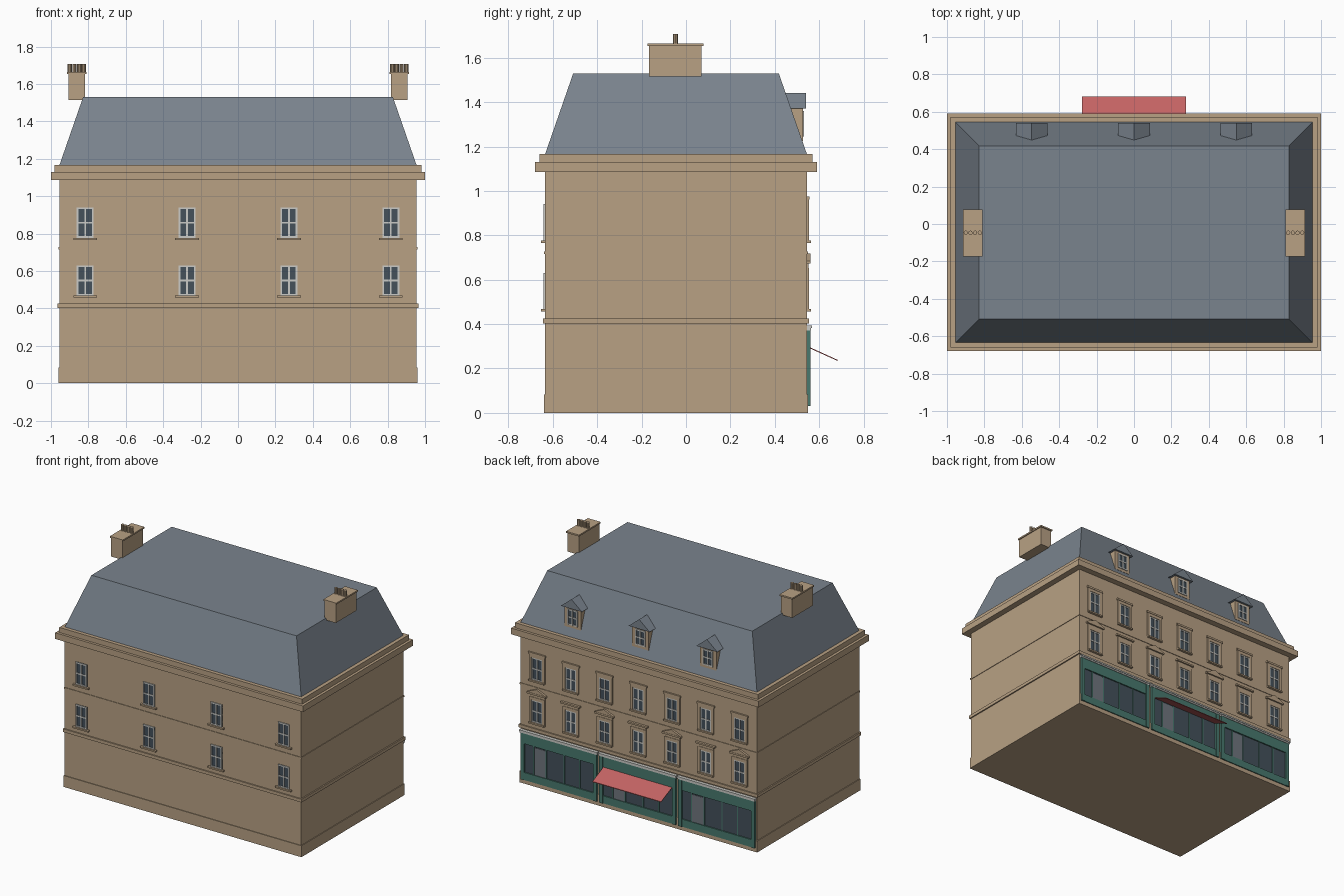
import bpy, bmesh, math

if "Cube" in bpy.data.objects:
    bpy.data.objects.remove(bpy.data.objects["Cube"])

def material(name, r, g, b):
    m = bpy.data.materials.new(name)
    m.diffuse_color = (r, g, b, 1)
    m.use_nodes = True
    m.node_tree.nodes["Principled BSDF"].inputs["Base Color"].default_value = m.diffuse_color
    return m

STONE = material("tan stone", 0.48, 0.355, 0.23)
SLATE = material("slate roof", 0.195, 0.23, 0.27)
GLASS = material("dark glass", 0.058, 0.082, 0.105)
FRAME = material("pale paint", 0.6, 0.6, 0.57)
GREEN = material("green shop paint", 0.065, 0.19, 0.155)
DOOR = material("grey door", 0.16, 0.18, 0.21)
RED = material("red canvas", 0.55, 0.125, 0.125)

FRONT, BACK = -0.635, 0.545      # wall planes
MID = (FRONT + BACK) / 2

def finish(name, bm, mat):
    bmesh.ops.recalc_face_normals(bm, faces=bm.faces)
    me = bpy.data.meshes.new(name)
    bm.to_mesh(me)
    bm.free()
    me.materials.append(mat)
    ob = bpy.data.objects.new(name, me)
    bpy.context.collection.objects.link(ob)
    return ob

def add_prism(bm, a, b):
    """Join two matching outlines into a closed solid."""
    va, vb = [bm.verts.new(p) for p in a], [bm.verts.new(p) for p in b]
    bm.faces.new(va)
    bm.faces.new(vb[::-1])
    for i in range(len(va)):
        j = (i + 1) % len(va)
        bm.faces.new((va[i], vb[i], vb[j], va[j]))

def rect(x0, x1, y0, y1, z):
    return [(x0, y0, z), (x1, y0, z), (x1, y1, z), (x0, y1, z)]

def boxes(name, mat, items):
    bm = bmesh.new()
    for x0, x1, y0, y1, z0, z1 in items:
        add_prism(bm, rect(x0, x1, y0, y1, z0), rect(x0, x1, y0, y1, z1))
    return finish(name, bm, mat)

def ring(name, out, z0, z1):
    """Box that steps out from the walls on all sides."""
    boxes(name, STONE, [(-0.955 - out, 0.955 + out, FRONT - out, BACK + out, z0, z1)])

# Walls and horizontal mouldings
ring("walls", 0, 0, 1.10)
ring("plinth", 0.005, 0, 0.083)
ring("ground_floor_band", 0.009, 0.402, 0.425)
ring("upper_floor_band", 0.004, 0.716, 0.727)
ring("cornice_lower", 0.045, 1.085, 1.13)
ring("cornice_upper", 0.026, 1.13, 1.167)

# Mansard roof
bm = bmesh.new()
add_prism(bm, rect(-0.955, 0.955, FRONT, BACK, 1.165), rect(-0.828, 0.828, -0.508, 0.418, 1.53))
finish("mansard_roof", bm, SLATE)

# Windows: each call adds to shared lists of boxes
frames, panes, sills, surrounds = [], [], [], []

def plate(x0, x1, y, s, d, z0, z1):
    """Box from wall plane y, standing d out in direction s."""
    return (x0, x1, min(y - s * 0.004, y + s * d), max(y - s * 0.004, y + s * d), z0, z1)

def window(x, y, s, z0, z1, w=0.09, d=0.008, t=0.009):
    h = w / 2
    zm = (z0 + z1) / 2
    panes.append(plate(x - h, x + h, y, s, d - 0.005, z0, z1))
    for c in (x - h + t / 2, x, x + h - t / 2):
        frames.append(plate(c - t / 2, c + t / 2, y, s, d, z0, z1))
    for c in (z0 + t / 2, zm, z1 - t / 2):
        frames.append(plate(x - h, x + h, y, s, d - 0.001, c - t / 2, c + t / 2))

def sill(x, y, s, z):
    sills.append(plate(x - 0.063, x + 0.063, y, s, 0.018, z - 0.011, z))

FLOORS = ((0.468, 0.63), (0.777, 0.94))
for z0, z1 in FLOORS:                       # plain front: four bays
    for i in range(4):
        x = (i - 1.5) * 0.545
        window(x, FRONT, -1, z0, z1)
        sill(x, FRONT, -1, z0)

pediments = bmesh.new()
for floor, (z0, z1) in enumerate(FLOORS):   # dressed back: seven bays
    for i in range(7):
        x = (i - 3) * 0.2727
        window(x, BACK, 1, z0, z1, d=0.006)
        sill(x, BACK, 1, z0)
        for e in (-1, 1):
            c = x + e * 0.054
            surrounds.append(plate(c - 0.010, c + 0.010, BACK, 1, 0.009, z0, z1 + 0.02))
        surrounds.append(plate(x - 0.064, x + 0.064, BACK, 1, 0.009, z1, z1 + 0.022))
        if floor:                           # flat lintel on the top floor
            surrounds.append(plate(x - 0.07, x + 0.07, BACK, 1, 0.012, z1 + 0.022, z1 + 0.036))
        else:                               # hood, with a pediment on alternate bays
            surrounds.append(plate(x - 0.077, x + 0.077, BACK, 1, 0.017, 0.672, 0.684))
            surrounds.append(plate(x - 0.064, x + 0.064, BACK, 1, 0.006, 0.65, 0.672))
            if i % 2 == 0:
                tri = [(x - 0.077, 0.684), (x + 0.077, 0.684), (x, 0.717)]
                add_prism(pediments, [(a, BACK - 0.004, b) for a, b in tri],
                          [(a, BACK + 0.015, b) for a, b in tri])
finish("window_pediments", pediments, STONE)

# Dormers on the back slope
bodies, roofs = [], bmesh.new()
for x in (-0.547, 0, 0.547):
    bodies.append((x - 0.066, x + 0.066, 0.46, 0.526, 1.225, 1.378))
    window(x, 0.526, 1, 1.245, 1.36, w=0.082, d=0.006)
    tri = [(x - 0.085, 1.372), (x + 0.085, 1.372), (x, 1.442)]
    add_prism(roofs, [(a, 0.44, b) for a, b in tri], [(a, 0.541, b) for a, b in tri])
boxes("dormer_walls", STONE, bodies)
finish("dormer_roofs", roofs, SLATE)

boxes("window_frames", FRAME, frames)
boxes("window_glass", GLASS, panes)
boxes("window_sills", STONE, sills)
boxes("window_surrounds", STONE, surrounds)

# Three shopfronts along the back
wood, glass, doors, heads = [], [], [], []
for x in (-0.637, 0, 0.637):
    h = 0.308
    wood.append(plate(x - h, x + h, BACK, 1, 0.013, 0.295, 0.372))      # fascia
    wood.append(plate(x - h, x + h, BACK, 1, 0.012, 0.03, 0.085))       # stall riser
    for e in (-1, 1):
        c = x + e * (h - 0.014)
        wood.append(plate(c - 0.014, c + 0.014, BACK, 1, 0.016, 0.03, 0.372))
    for m in (0.205, 0.105, -0.04, -0.165):                             # mullions
        wood.append(plate(x + m - 0.004, x + m + 0.004, BACK, 1, 0.009, 0.085, 0.295))
    glass.append(plate(x - h + 0.02, x + h - 0.02, BACK, 1, 0.004, 0.08, 0.30))
    doors.append(plate(x + 0.109, x + 0.201, BACK, 1, 0.007, 0.085, 0.285))
    heads.append(plate(x - h - 0.004, x + h + 0.004, BACK, 1, 0.018, 0.372, 0.382))
    heads.append(plate(x - h - 0.006, x + h + 0.006, BACK, 1, 0.023, 0.382, 0.393))
boxes("shop_woodwork", GREEN, wood)
boxes("shop_glass", GLASS, glass)
boxes("shop_doors", DOOR, doors)
boxes("shop_cornices", FRAME, heads)

# Sloping awning over the middle shop
bm = bmesh.new()
side = [(0.553, 0.293), (0.683, 0.234), (0.683, 0.239), (0.553, 0.298)]
add_prism(bm, [(-0.277, y, z) for y, z in side], [(0.277, y, z) for y, z in side])
finish("awning", bm, RED)

# Chimney stacks with a row of pots at each end
stacks, pots = [], bmesh.new()
for s in (-1, 1):
    c = s * 0.862
    stacks.append((c - 0.045, c + 0.045, -0.167, 0.07, 1.515, 1.653))
    stacks.append((c - 0.052, c + 0.052, -0.173, 0.078, 1.653, 1.664))
    for i in range(4):
        px = c + (i - 1.5) * 0.025
        circ = [(px + 0.0115 * math.cos(k * math.pi / 5), -0.047 + 0.0115 * math.sin(k * math.pi / 5))
                for k in range(10)]
        add_prism(pots, [(a, b, 1.66) for a, b in circ], [(a, b, 1.706) for a, b in circ])
boxes("chimney_stacks", STONE, stacks)
finish("chimney_pots", pots, STONE)
